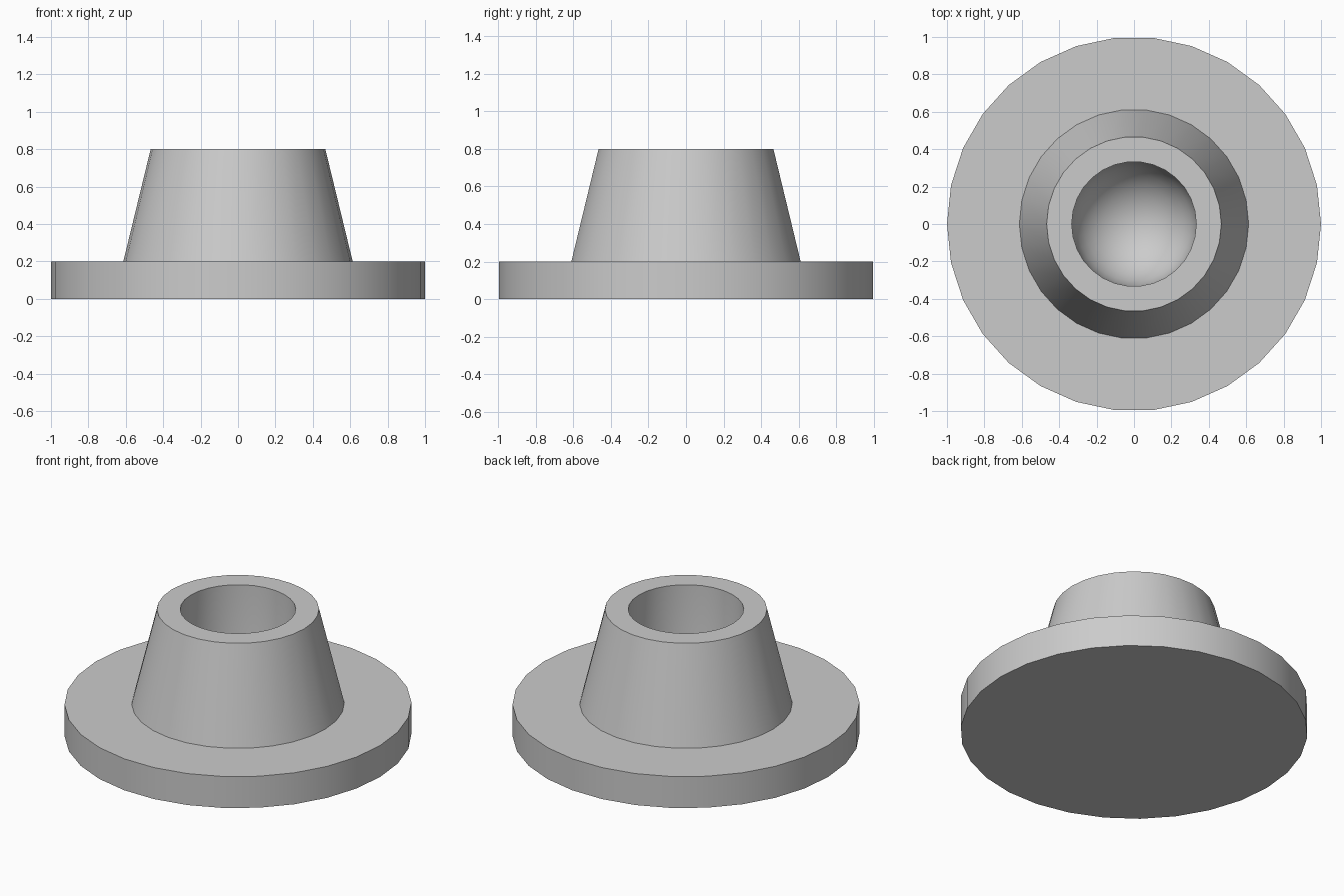
import bpy, bmesh, math

cube = bpy.data.objects.get("Cube")
if cube:
    bpy.data.objects.remove(cube, do_unlink=True)

SIDES = 30
BORE_R = 0.333
BOWL_Z = 0.47  # height where the straight bore becomes a round bowl

# Plain grey material
grey = bpy.data.materials.new("plain_grey")
grey.use_nodes = True
colour = (0.6, 0.6, 0.6, 1.0)
grey.diffuse_color = colour
grey.node_tree.nodes["Principled BSDF"].inputs["Base Color"].default_value = colour

# Half section: flange, tapered hub, straight bore
profile = [(0, 0), (1, 0), (1, 0.2), (0.613, 0.2), (0.467, 0.8), (BORE_R, 0.8)]

# Round bowl at the bottom of the bore, ending in a small flat
for i in range(8):
    a = math.radians(12 * i)
    profile.append((BORE_R * math.cos(a), BOWL_Z - BORE_R * math.sin(a)))
profile.append((0, profile[-1][1]))

# Turn the section around the vertical axis
bm = bmesh.new()
verts = [bm.verts.new((r, 0, z)) for r, z in profile]
edges = [bm.edges.new(pair) for pair in zip(verts, verts[1:])]
bmesh.ops.spin(bm, geom=verts + edges, cent=(0, 0, 0), axis=(0, 0, 1),
               angle=math.tau, steps=SIDES, use_merge=True)
bmesh.ops.remove_doubles(bm, verts=bm.verts, dist=0.0001)
bmesh.ops.recalc_face_normals(bm, faces=bm.faces)

mesh = bpy.data.meshes.new("flanged_hub")
bm.to_mesh(mesh)
bm.free()
mesh.materials.append(grey)
hub = bpy.data.objects.new("flanged_hub", mesh)
bpy.context.collection.objects.link(hub)

# Smooth the round walls, keep the rims sharp
bpy.ops.object.select_all(action='DESELECT')
hub.select_set(True)
bpy.context.view_layer.objects.active = hub
bpy.ops.object.shade_smooth_by_angle(angle=math.radians(30))
